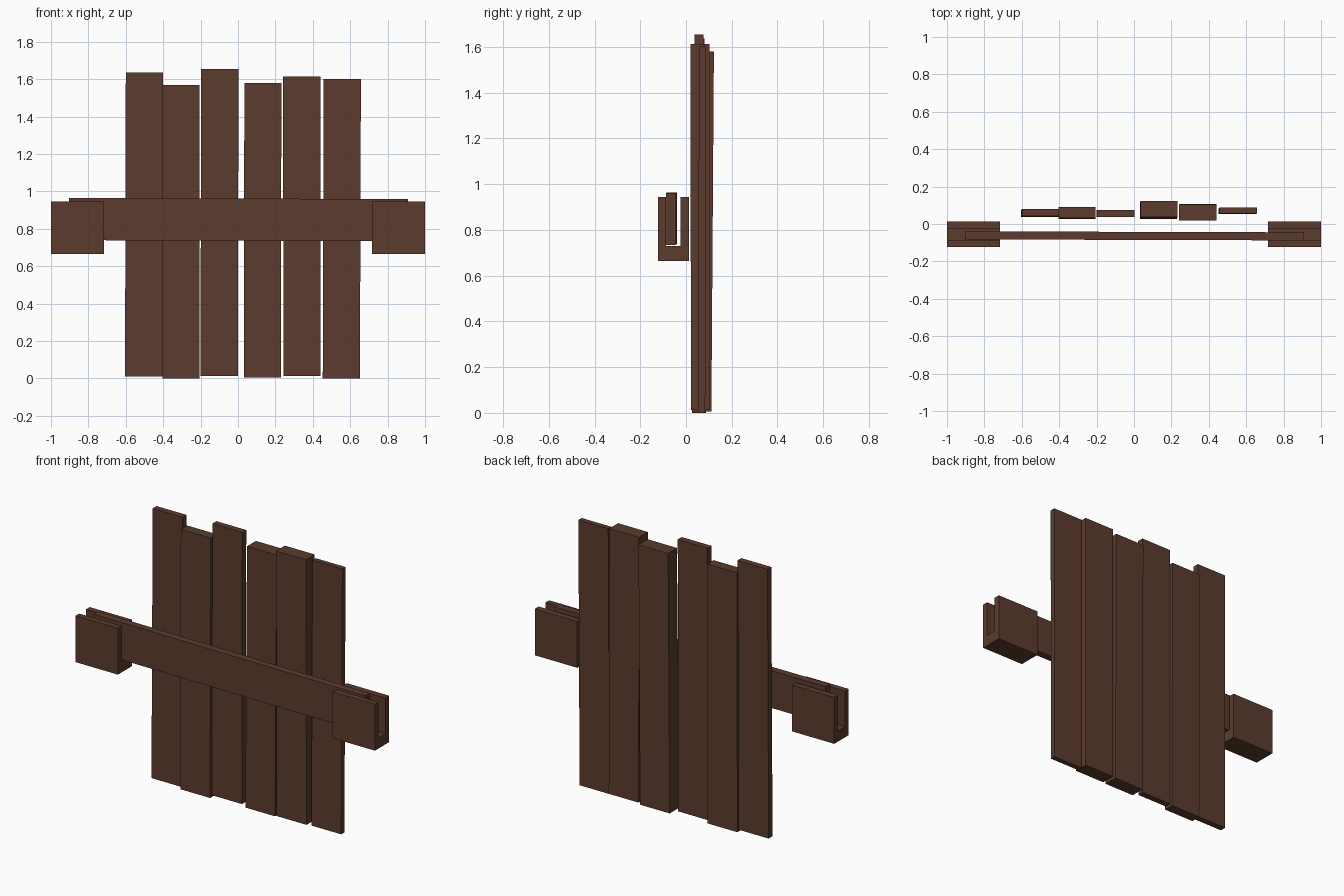
import bpy, bmesh

if "Cube" in bpy.data.objects:
    bpy.data.objects.remove(bpy.data.objects["Cube"])

wood = bpy.data.materials.new("dark_brown_wood")
wood.diffuse_color = (0.105, 0.044, 0.027, 1)
wood.use_nodes = True
wood.node_tree.nodes["Principled BSDF"].inputs["Base Color"].default_value = wood.diffuse_color


def finish(bm, name):
    bmesh.ops.recalc_face_normals(bm, faces=bm.faces)
    me = bpy.data.meshes.new(name)
    bm.to_mesh(me)
    bm.free()
    me.materials.append(wood)
    ob = bpy.data.objects.new(name, me)
    bpy.context.collection.objects.link(ob)
    return ob


def box(name, x, y, z, shear=None):
    """Box from ranges; shear(v) nudges corners for a hand-made lean."""
    bm = bmesh.new()
    bmesh.ops.create_cube(bm, size=1)
    for v in bm.verts:
        v.co = [(a + b) / 2 + c * (b - a) for (a, b), c in zip((x, y, z), v.co)]
        if shear:
            shear(v)
    return finish(bm, name)


# Uneven door planks: x0, x1, y0, y1, z0, z1, lean in x, lean in y
planks = [
    (-0.604, -0.404, 0.037, 0.074, 0.010, 1.637, 0.004, 0.006),
    (-0.404, -0.205, 0.027, 0.087, 0.000, 1.568, 0.000, 0.004),
    (-0.200, 0.000, 0.038, 0.076, 0.014, 1.655, 0.002, 0.000),
    (0.031, 0.229, 0.026, 0.111, 0.006, 1.580, 0.003, 0.011),
    (0.243, 0.442, 0.022, 0.106, 0.013, 1.614, -0.002, -0.003),
    (0.453, 0.652, 0.053, 0.084, 0.000, 1.602, 0.005, 0.004),
]
for i, (x0, x1, y0, y1, z0, z1, lx, ly) in enumerate(planks):
    def lean(v, z1=z1, lx=lx, ly=ly):
        t = v.co.z / z1
        v.co.x += lx * t
        v.co.y += ly * t
    box(f"door_plank_{i + 1}", (x0, x1), (y0, y1), (z0, z1), lean)


# Crossbar resting in the brackets, very slightly skewed
def skew(v):
    v.co.y -= 0.003 * v.co.x
    v.co.z -= 0.003 * v.co.x


box("crossbar", (-0.903, 0.910), (-0.085, -0.042), (0.737, 0.962), skew)

# U-shaped brackets, open at the top and both ends
profile = [(-0.122, 0.665), (0.014, 0.665), (0.014, 0.945), (-0.023, 0.945),
           (-0.023, 0.73), (-0.088, 0.73), (-0.088, 0.945), (-0.122, 0.945)]
for side, x0 in (("left", -1.0), ("right", 0.717)):
    bm = bmesh.new()
    face = bm.faces.new([bm.verts.new((x0, y, z)) for y, z in profile])
    ext = bmesh.ops.extrude_face_region(bm, geom=[face], use_keep_orig=True)
    moved = [g for g in ext["geom"] if isinstance(g, bmesh.types.BMVert)]
    bmesh.ops.translate(bm, verts=moved, vec=(0.283, 0, 0))
    finish(bm, f"bracket_{side}")
